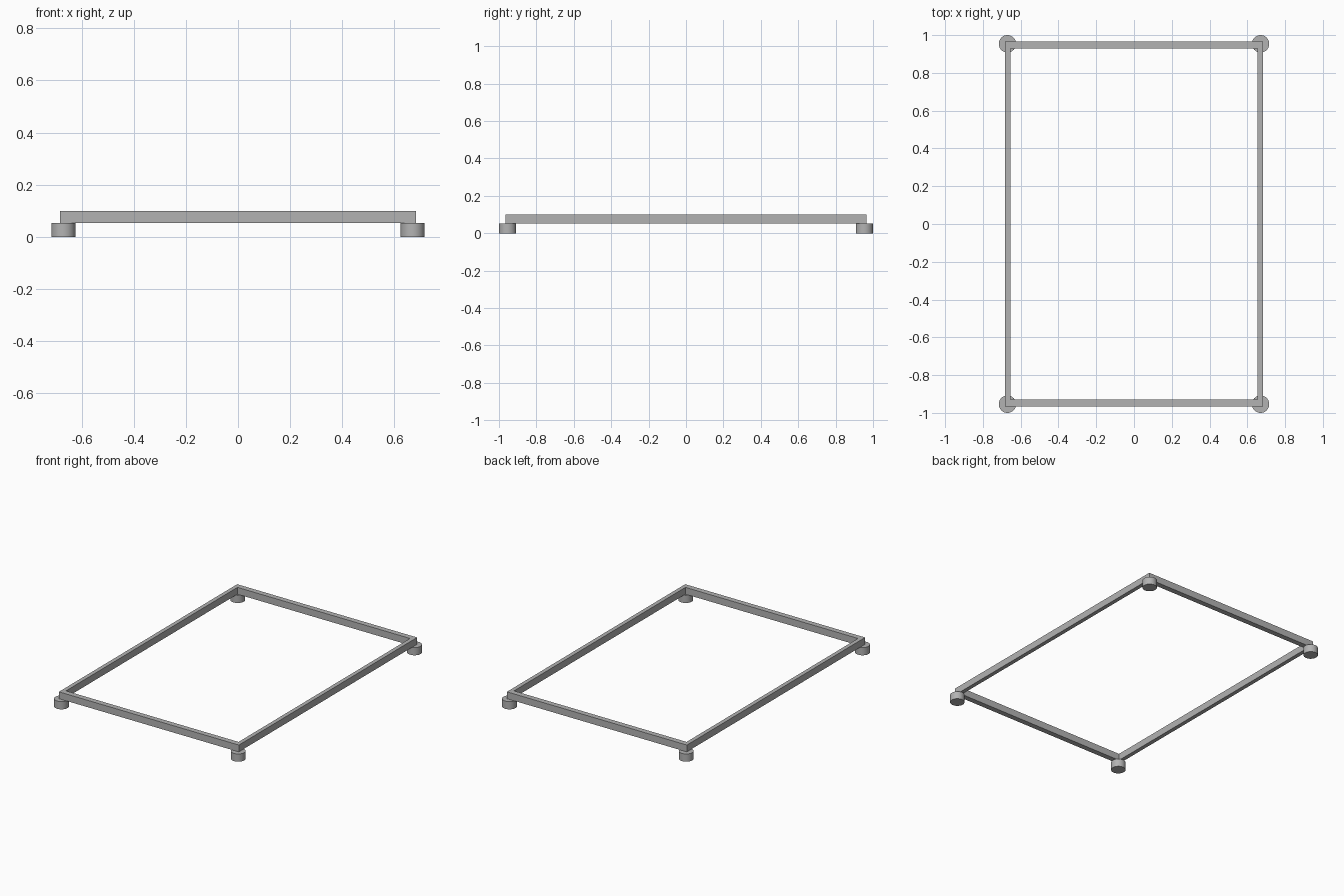
import bpy
import math

cube = bpy.data.objects.get("Cube")
if cube:
    bpy.data.objects.remove(cube, do_unlink=True)

# Single grey finish
grey = bpy.data.materials.new("grey")
grey.use_nodes = True
colour = (0.45, 0.45, 0.45, 1)
grey.diffuse_color = colour
grey.node_tree.nodes["Principled BSDF"].inputs["Base Color"].default_value = colour

HALF_X, HALF_Y = 0.682, 0.965     # outer half sizes of the frame
SIDE_W, END_W = 0.028, 0.037      # rail widths seen from above
FOOT_H, TOP = 0.053, 0.10
FOOT_R = 0.046


def rail(name, x, y, width, depth):
    bpy.ops.mesh.primitive_cube_add(size=1, location=(x, y, (FOOT_H + TOP) / 2))
    ob = bpy.context.object
    ob.name = name
    ob.scale = (width, depth, TOP - FOOT_H)
    bpy.ops.object.transform_apply(location=False, rotation=False, scale=True)
    ob.data.materials.append(grey)


def foot(name, x, y):
    bpy.ops.mesh.primitive_cylinder_add(vertices=48, radius=FOOT_R, depth=FOOT_H,
                                        location=(x, y, FOOT_H / 2))
    ob = bpy.context.object
    ob.name = name
    ob.data.materials.append(grey)
    bpy.ops.object.shade_smooth_by_angle(angle=math.radians(30))


# End rails run the full width; side rails fit between them
for end, sy in (("front", -1), ("back", 1)):
    rail(end + "_rail", 0, sy * (HALF_Y - END_W / 2), 2 * HALF_X, END_W)
for side, sx in (("left", 1), ("right", -1)):
    rail(side + "_rail", sx * (HALF_X - SIDE_W / 2), 0, SIDE_W, 2 * (HALF_Y - END_W))

# Round feet under the corners
for end, sy in (("front", -1), ("back", 1)):
    for side, sx in (("left", 1), ("right", -1)):
        foot(f"{end}_{side}_foot", sx * 0.67, sy * (1 - FOOT_R))
